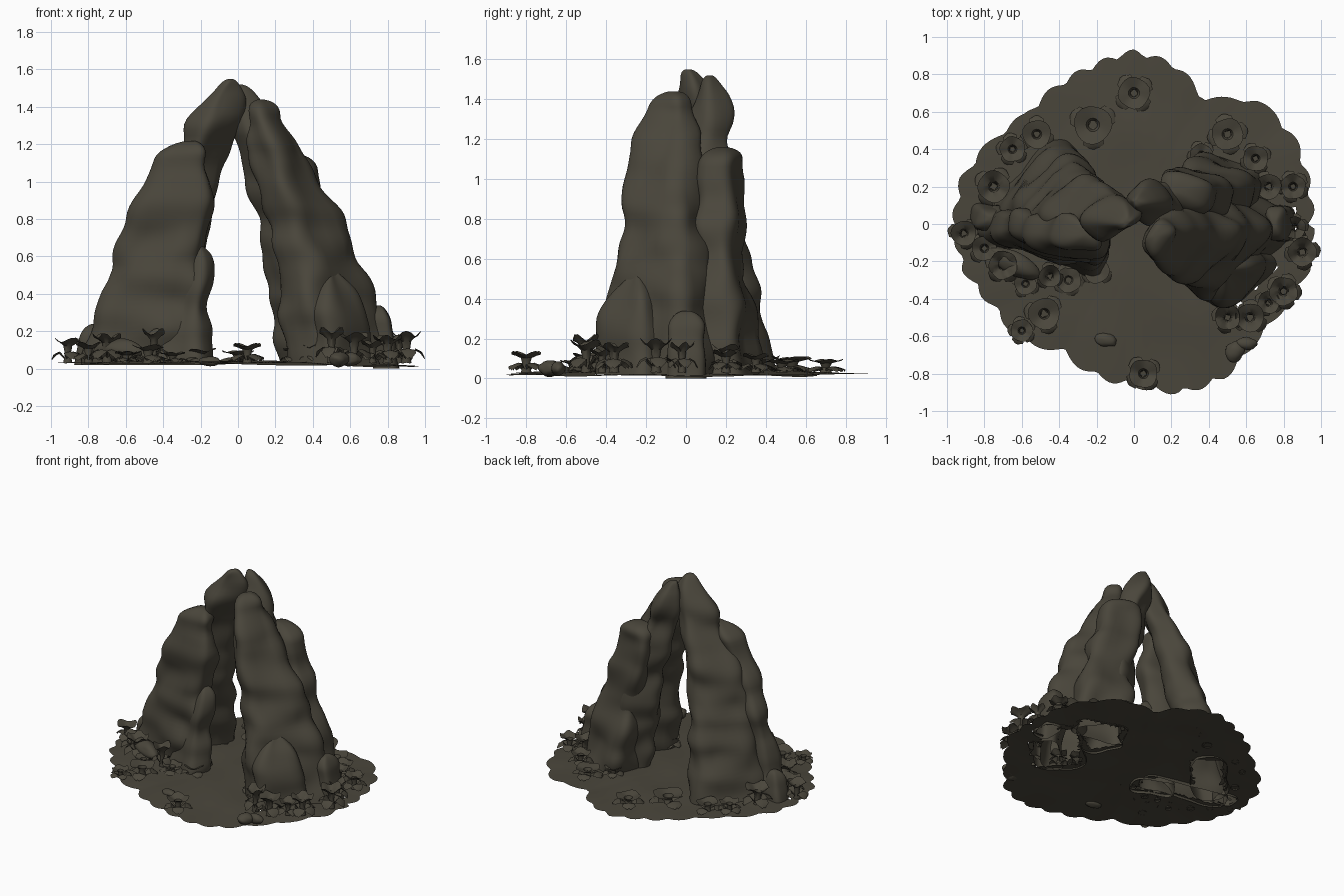
import bpy, bmesh, math, random
from mathutils import Vector, noise

random.seed(4)
cube = bpy.data.objects.get("Cube")
if cube:
    bpy.data.objects.remove(cube, do_unlink=True)

stone = bpy.data.materials.new("dark olive stone")
stone.use_nodes = True
COLOUR = (0.068, 0.061, 0.044, 1)
stone.diffuse_color = COLOUR
stone.node_tree.nodes["Principled BSDF"].inputs["Base Color"].default_value = COLOUR


def finish(name, bm, angle=50):
    bmesh.ops.recalc_face_normals(bm, faces=bm.faces)
    mesh = bpy.data.meshes.new(name)
    bm.to_mesh(mesh)
    bm.free()
    mesh.materials.append(stone)
    obj = bpy.data.objects.new(name, mesh)
    bpy.context.collection.objects.link(obj)
    bpy.ops.object.select_all(action="DESELECT")
    obj.select_set(True)
    bpy.context.view_layer.objects.active = obj
    bpy.ops.object.shade_smooth_by_angle(angle=math.radians(angle))
    return obj


def skin(bm, rings):
    """Bridge a stack of closed rings with quads."""
    for low, high in zip(rings, rings[1:]):
        n = len(low)
        for i in range(n):
            j = (i + 1) % n
            bm.faces.new((low[i], low[j], high[j], high[i]))


def signed_pow(v, p):
    return math.copysign(abs(v) ** p, v)


def section_at(sections, z):
    for a, b in zip(sections, sections[1:]):
        if z <= b[0]:
            t = (z - a[0]) / (b[0] - a[0])
            return [p + (q - p) * t for p, q in zip(a, b)]
    return list(sections[-1])


footprints = []


def rock(name, angle, sections, lump=0.05, sides=40):
    """Leaning slab, open below; a section is z, centre x, centre y, half length, half depth."""
    bm = bmesh.new()
    base, top = sections[0][0], sections[-1][0]
    dome = min(0.1, top * 0.3)
    steps = max(10, int(top * 32))
    levels = [base + (top - dome - base) * i / steps for i in range(steps)]
    levels += [top - dome + dome * math.sin(k * math.pi / 16) for k in range(8)]
    ca, sa = math.cos(math.radians(angle)), math.sin(math.radians(angle))
    footprints.append((ca, sa, sections[0]))
    seed = Vector((len(name) * 3.7, angle, 0))
    rings = []
    for z in levels:
        _, cx, cy, a, b = section_at(sections, z)
        over = max(0, (z - top + dome) / dome)
        shrink = math.sqrt(max(0.03, 1 - over * over))
        # uneven layers along the height
        layer = 0.02 * noise.noise((angle, len(name), z * 7))
        ring = []
        for i in range(sides):
            t = math.tau * i / sides
            u, v = signed_pow(math.cos(t), 0.55), signed_pow(math.sin(t), 0.55)
            bump = lump * noise.noise(Vector((u * a, v * b, z)) * 5 + seed) + layer
            u, v = u * (a + bump) * shrink, v * (b + bump) * shrink
            ring.append(bm.verts.new((cx + u * ca - v * sa, cy + u * sa + v * ca, z)))
        rings.append(ring)
    skin(bm, rings)
    bm.faces.new(rings[-1])
    return finish(name, bm)


# Right leg of the arch
rock("right_tall_slab", 46, [(.02, -.52, .19, .3, .13), (.6, -.4, .13, .22, .13),
                             (1.1, -.23, .08, .16, .1), (1.35, -.11, .05, .11, .08),
                             (1.55, -.04, .01, .08, .06)])
rock("right_front_slab", -14, [(.02, -.5, -.06, .31, .1), (.5, -.45, -.06, .27, .1),
                               (.9, -.35, -.06, .2, .09), (1.22, -.25, -.05, .1, .08)])
rock("right_inner_wedge", -25, [(.02, -.31, -.15, .14, .1), (.4, -.26, -.12, .1, .08),
                                (.66, -.21, -.1, .05, .05)])
rock("right_outer_stub", -10, [(.02, -.8, .03, .08, .07), (.24, -.77, .03, .06, .06)], 0.02)

# Left leg of the arch
rock("left_front_slab", 48, [(.02, .55, -.14, .31, .16), (.6, .42, -.12, .24, .14),
                             (1.1, .24, -.1, .17, .12), (1.34, .14, -.07, .12, .09),
                             (1.44, .12, -.06, .1, .08)])
rock("left_back_slab", -15, [(.02, .5, .21, .2, .13), (.6, .39, .17, .17, .1),
                             (1.16, .25, .18, .14, .1)])
rock("left_inner_pillar", 35, [(.02, .42, .14, .18, .14), (.6, .29, .13, .14, .12),
                               (1.15, .14, .12, .1, .1), (1.52, .01, .12, .07, .07)])
rock("left_front_wedge", 45, [(.02, .57, -.28, .21, .12), (.3, .54, -.27, .16, .09),
                              (.53, .5, -.25, .06, .05)])
rock("left_outer_stub", 90, [(0, .8, 0, .1, .07), (.34, .75, 0, .09, .05)], 0.02)


def under_rock(p):
    """True well inside the base of any rock."""
    for ca, sa, (_, cx, cy, a, b) in footprints:
        dx, dy = p.x - cx, p.y - cy
        if max(abs(dx * ca + dy * sa) / a, abs(dy * ca - dx * sa) / b) < 0.8:
            return True
    return False


# Ground sheet with a scalloped, irregular edge, open beneath the rocks
RADII = [.95, .96, .97, .93, .76, .87, .92, .87, .84, .82, .88, .95,
         .96, .94, .87, .86, .78, .83, .86, .93, .95, .9, .91, .96]
bm = bmesh.new()
SIDES = 240
STEPS = 30
rings = []
for k in range(1, STEPS + 1):
    f = k / STEPS
    ring = []
    for i in range(SIDES):
        s = i / SIDES * len(RADII)
        n = int(s)
        r = RADII[n] + (RADII[(n + 1) % len(RADII)] - RADII[n]) * (s - n)
        r += 0.035 * abs(math.sin(s * math.pi * 1.25 + math.sin(s))) - 0.02
        t = math.tau * i / SIDES
        x, y = math.cos(t) * r * f, math.sin(t) * r * f
        z = 0.04 - 0.018 * f * f - 0.012 * x + 0.012 * noise.noise((x * 3, y * 3, 0))
        ring.append(bm.verts.new((x, y, z)))
    rings.append(ring)
skin(bm, rings)
bm.faces.new(rings[0])
hidden = [f for f in bm.faces if under_rock(f.calc_center_median())]
bmesh.ops.delete(bm, geom=hidden, context="FACES")
finish("ground_sheet", bm)


def funnel_plant(name, x, y, r, h):
    """Cup-shaped plant: ruffled funnel over a low ring of drooping leaves."""
    bm = bmesh.new()
    n, phase = 20, random.uniform(0, math.tau)
    lobes = random.choice((3, 4, 5))
    rings = []
    for fr, fz in ((.3, 0), (.2, .4), (.3, .75), (.6, .9), (.85, 1)):
        ring = []
        for i in range(n):
            t = math.tau * i / n
            wave = math.sin(lobes * t + phase) * fr * fr
            rr = r * fr * (1 + 0.06 * wave)
            ring.append(bm.verts.new((x + math.cos(t) * rr, y + math.sin(t) * rr,
                                      0.03 + h * (fz + 0.14 * wave))))
        rings.append(ring)
    skin(bm, rings)
    # broad leaves made of a folded strip
    for k in range(lobes):
        t = phase + math.tau * k / lobes
        out, side = Vector((math.cos(t), math.sin(t), 0)), Vector((-math.sin(t), math.cos(t), 0))
        strip = []
        for d, w, lift in ((.15, .1, .2), (.55, .45, .5), (.9, .45, .4), (1.1, .1, .2)):
            mid = Vector((x, y, 0.03 + h * lift)) + out * r * d
            strip.append([bm.verts.new(mid + side * r * w * q - Vector((0, 0, .1 * r * abs(q))))
                          for q in (-1, 0, 1)])
        for p, q in zip(strip, strip[1:]):
            for i in (0, 1):
                bm.faces.new((p[i], p[i + 1], q[i + 1], q[i]))
    finish(name, bm, 40)


# Plants scattered around both feet: x, y, radius
LOW = [(0, .7, .1), (-.22, .53, .12), (-.52, .48, .09), (.5, .48, .1), (.65, .35, .08),
       (.36, .37, .07), (-.48, -.48, .1), (-.6, -.57, .07), (.05, -.8, .09), (-.35, -.3, .08),
       (-.2, -.25, .08), (.3, -.25, .07), (.4, -.34, .07), (-.65, .4, .08), (-.58, -.32, .07)]
TALL = [(-.75, .2, .1), (-.91, -.05, .08), (-.8, -.13, .08), (-.7, -.22, .09), (.72, .2, .08),
        (.85, .2, .08), (.9, -.15, .09), (.8, -.36, .09), (.62, -.5, .09), (.5, -.5, .08),
        (-.45, -.28, .07), (.72, -.42, .07), (.86, -.02, .07)]
for i, (x, y, r) in enumerate(LOW):
    funnel_plant(f"low_plant_{i}", x, y, r, random.uniform(.05, .1))
for i, (x, y, r) in enumerate(TALL):
    funnel_plant(f"tall_plant_{i}", x, y, r, random.uniform(.1, .19))


def pebble(name, x, y, z, size, angle):
    bm = bmesh.new()
    bmesh.ops.create_icosphere(bm, subdivisions=3, radius=1)
    for v in bm.verts:
        v.co *= 1 + 0.15 * noise.noise(v.co * 1.5 + Vector((x, y, 0)))
    obj = finish(name, bm)
    obj.location, obj.scale = (x, y, z), size
    obj.rotation_euler.z = math.radians(angle)


# Loose stones on the ground
pebble("fallen_log_stone", -.64, -.21, .1, (.15, .06, .06), -28)
pebble("front_pebble", -.15, -.62, .04, (.06, .035, .025), -10)
pebble("left_pebble", .54, -.68, .05, (.06, .05, .04), 60)
pebble("left_small_pebble", .6, -.64, .05, (.06, .035, .035), 0)
